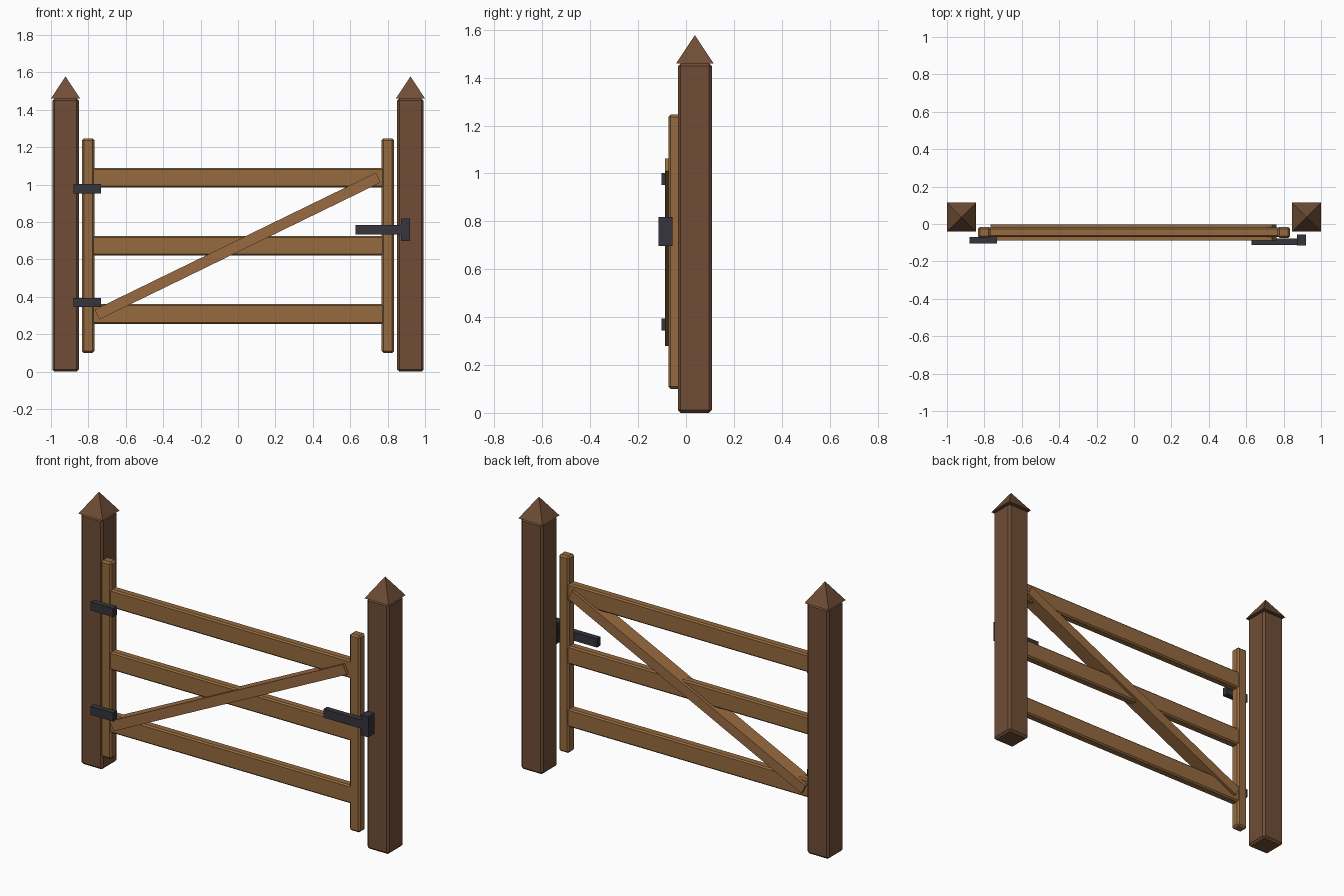
import bpy
import bmesh
import math
from mathutils import Matrix

default = bpy.data.objects.get("Cube")
if default:
    bpy.data.objects.remove(default, do_unlink=True)


def material(name, colour):
    mat = bpy.data.materials.new(name)
    mat.use_nodes = True
    mat.diffuse_color = (*colour, 1)
    shader = next(n for n in mat.node_tree.nodes if n.type == 'BSDF_PRINCIPLED')
    shader.inputs["Base Color"].default_value = (*colour, 1)
    return mat


DARK_WOOD = material("dark post wood", (0.16, 0.075, 0.037))
GATE_WOOD = material("gate wood", (0.30, 0.145, 0.05))
BRACE_WOOD = material("brace wood", (0.32, 0.148, 0.053))
IRON = material("dark iron", (0.035, 0.035, 0.045))


def finish(name, bm, location, mat):
    mesh = bpy.data.meshes.new(name)
    bm.to_mesh(mesh)
    bm.free()
    mesh.materials.append(mat)
    obj = bpy.data.objects.new(name, mesh)
    obj.location = location
    bpy.context.collection.objects.link(obj)
    return obj


def beam(name, location, size, mat, bevel=0):
    """Box beam, optionally with chamfered edges."""
    bm = bmesh.new()
    bmesh.ops.create_cube(bm, size=1)
    bmesh.ops.scale(bm, vec=size, verts=bm.verts)
    obj = finish(name, bm, location, mat)
    if bevel:
        mod = obj.modifiers.new("chamfer", 'BEVEL')
        mod.width = bevel
        mod.segments = 1
    return obj


def cap(name, location, half, height, mat):
    """Four-sided pyramid with its base at the given location."""
    bm = bmesh.new()
    bmesh.ops.create_cone(bm, cap_ends=True, segments=4, radius1=half * math.sqrt(2),
                          radius2=0, depth=height)
    bmesh.ops.rotate(bm, verts=bm.verts, matrix=Matrix.Rotation(math.pi / 4, 3, 'Z'))
    bmesh.ops.translate(bm, verts=bm.verts, vec=(0, 0, height / 2))
    return finish(name, bm, location, mat)


POST_Y = 0.037
GATE_Y = -0.045
POST_TOP = 1.46

# Posts with pointed caps, and the gate's upright stiles
for side, sign in (("right", -1), ("left", 1)):
    beam(f"{side}_post", (sign * 0.922, POST_Y, POST_TOP / 2),
         (0.142, 0.142, POST_TOP), DARK_WOOD, 0.012)
    cap(f"{side}_post_cap", (sign * 0.922, POST_Y, POST_TOP), 0.078, 0.118, DARK_WOOD)
    beam(f"{side}_stile", (sign * 0.801, GATE_Y, 0.673),
         (0.067, 0.058, 1.146), GATE_WOOD, 0.01)

# Horizontal rails
for level, z in (("bottom", 0.307), ("middle", 0.673), ("top", 1.036)):
    beam(f"{level}_rail", (0, GATE_Y, z), (1.58, 0.05, 0.106), GATE_WOOD, 0.008)

# Diagonal brace running through the rails
brace = beam("diagonal_brace", (-0.002, GATE_Y, 0.671), (1.672, 0.084, 0.058), BRACE_WOOD)
brace.rotation_euler.y = -math.atan2(0.732, 1.503)

# Hinge straps
for level, z in (("lower", 0.369), ("upper", 0.977)):
    beam(f"{level}_hinge", (-0.806, -0.086, z), (0.147, 0.034, 0.05), IRON)

# Latch bar and catch
beam("latch_bar", (0.762, -0.094, 0.759), (0.268, 0.034, 0.05), IRON)
beam("latch_catch", (0.896, -0.086, 0.758), (0.048, 0.058, 0.12), IRON)
